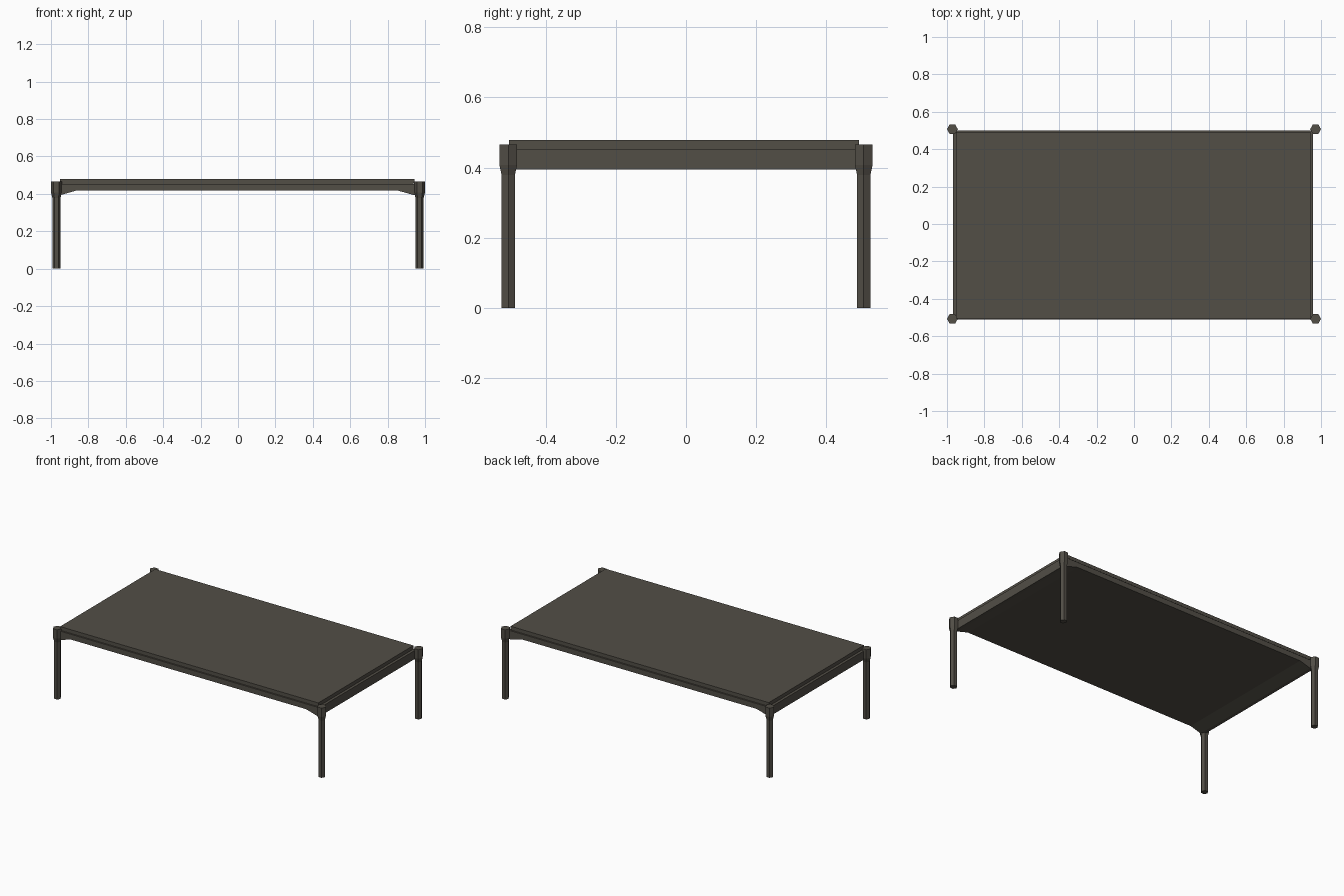
import bpy
import bmesh
from mathutils import Vector

if "Cube" in bpy.data.objects:
    bpy.data.objects.remove(bpy.data.objects["Cube"], do_unlink=True)

# One warm dark grey for everything
grey = bpy.data.materials.new("warm dark grey")
grey.use_nodes = True
colour = (0.085, 0.077, 0.062, 1)
grey.diffuse_color = colour
grey.node_tree.nodes["Principled BSDF"].inputs["Base Color"].default_value = colour

OFF_X, OFF_Y = -0.005, -0.006   # the deck sits slightly off the leg centres


def finish(bm, name):
    bmesh.ops.recalc_face_normals(bm, faces=bm.faces)
    mesh = bpy.data.meshes.new(name)
    bm.to_mesh(mesh)
    bm.free()
    mesh.materials.append(grey)
    obj = bpy.data.objects.new(name, mesh)
    bpy.context.collection.objects.link(obj)
    return obj


def extrude_profile(name, profile, half_depth):
    """Extrude an x-z outline along y."""
    bm = bmesh.new()
    verts = [bm.verts.new((x + OFF_X, OFF_Y - half_depth, z)) for x, z in profile]
    face = bm.faces.new(verts)
    new = bmesh.ops.extrude_face_region(bm, geom=[face])["geom"]
    moved = [g for g in new if isinstance(g, bmesh.types.BMVert)]
    bmesh.ops.translate(bm, verts=moved, vec=Vector((0, 2 * half_depth, 0)))
    return finish(bm, name)


def slab(name, half_x, half_y, low, high):
    return extrude_profile(name, [(-half_x, low), (half_x, low),
                                  (half_x, high), (-half_x, high)], half_y)


def leg(name, x, y):
    """Hexagonal leg flaring into a socket at the top."""
    bm = bmesh.new()
    previous = None
    for z, r in [(0, 0.022), (0.379, 0.022), (0.407, 0.029), (0.466, 0.029)]:
        ring = bmesh.ops.create_circle(bm, segments=6, radius=r)["verts"]
        # Points of the hexagon face left and right
        for v in ring:
            v.co = Vector((v.co.y + x, v.co.x + y, z))
        if previous:
            for i in range(6):
                j = (i + 1) % 6
                bm.faces.new((previous[i], previous[j], ring[j], ring[i]))
        else:
            bm.faces.new(ring)
        previous = ring
    bm.faces.new(previous)
    return finish(bm, name)


# Frame: flat underside that drops to deeper ends
half = [(0.962, 0.452), (0.962, 0.395), (0.94, 0.395), (0.862, 0.417)]
extrude_profile("frame", half + [(-x, z) for x, z in reversed(half)], 0.505)

# Recessed seam and top board
slab("seam", 0.944, 0.495, 0.45, 0.46)
slab("top_board", 0.948, 0.499, 0.457, 0.479)

# Four legs
for side, sx in (("left", 1), ("right", -1)):
    for end, sy in (("front", -1), ("back", 1)):
        leg(f"{end}_{side}_leg", sx * 0.971, sy * 0.507)
